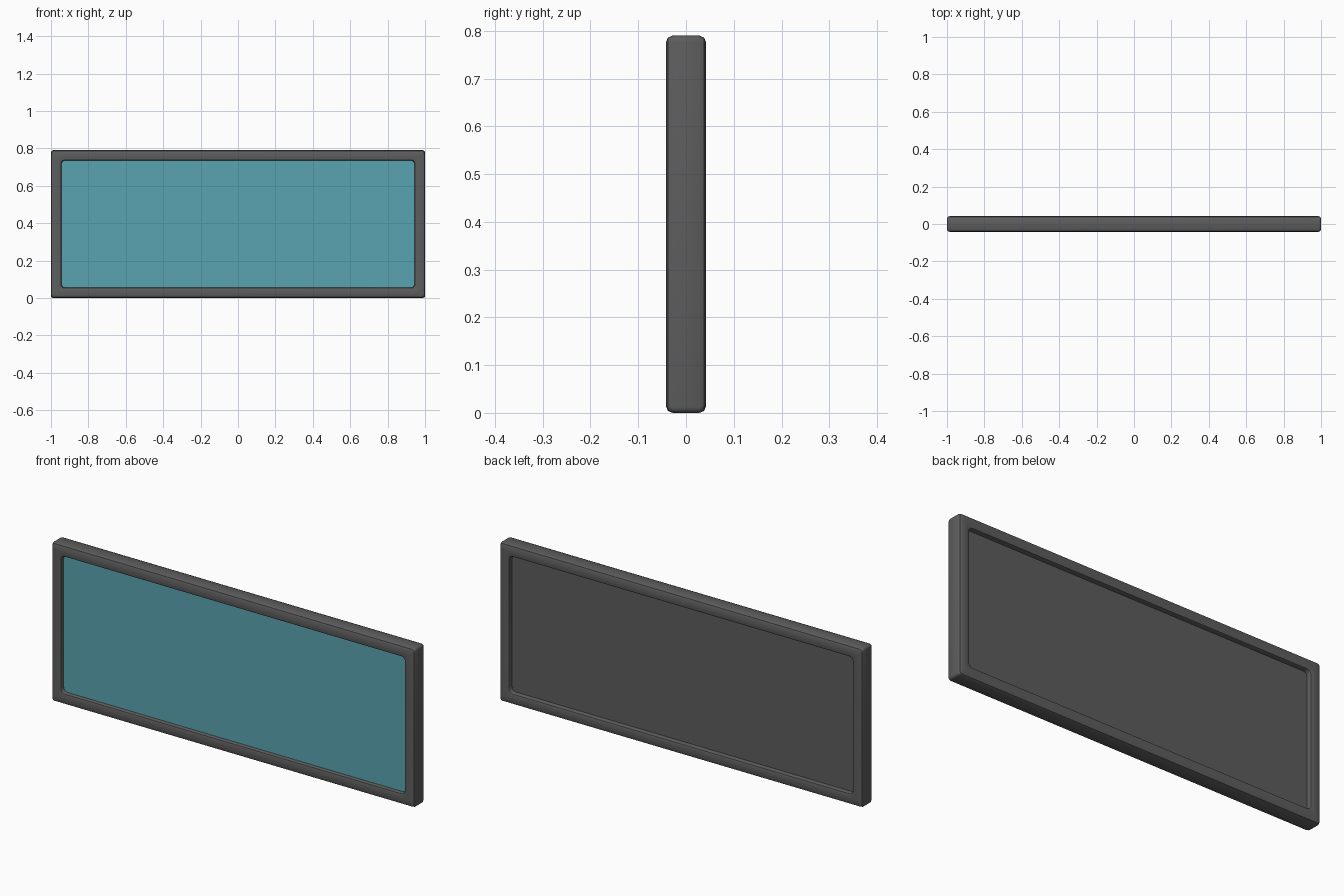
import bpy, bmesh, math

cube = bpy.data.objects.get("Cube")
if cube:
    bpy.data.objects.remove(cube)

WIDTH, HEIGHT, DEPTH = 2.0, 0.79, 0.084
RAIL = 0.055      # width of the frame border
PANEL = 0.034     # thickness of the recessed panel


def material(name, color):
    m = bpy.data.materials.new(name)
    m.use_nodes = True
    m.diffuse_color = (*color, 1)
    m.node_tree.nodes["Principled BSDF"].inputs["Base Color"].default_value = (*color, 1)
    return m


grey = material("dark grey", (0.11, 0.11, 0.11))
teal = material("teal glass", (0.10, 0.37, 0.44))


def rounded_ring(bm, inset, y, radius, steps=4):
    """Loop of vertices around a rounded rectangle facing the front."""
    hx, hz = WIDTH / 2 - inset - radius, HEIGHT / 2 - inset - radius
    ring = []
    for i, (sx, sz) in enumerate([(1, 1), (-1, 1), (-1, -1), (1, -1)]):
        for s in range(steps + 1):
            a = (i + s / steps) * math.pi / 2
            ring.append(bm.verts.new((sx * hx + radius * math.cos(a), y,
                                      HEIGHT / 2 + sz * hz + radius * math.sin(a))))
    return ring


def bridge(bm, a, b):
    for i in range(len(a)):
        j = (i + 1) % len(a)
        bm.faces.new((a[i], a[j], b[j], b[i]))


def finish(bm, name, mat):
    bmesh.ops.recalc_face_normals(bm, faces=bm.faces)
    mesh = bpy.data.meshes.new(name)
    bm.to_mesh(mesh)
    bm.free()
    mesh.materials.append(mat)
    obj = bpy.data.objects.new(name, mesh)
    bpy.context.collection.objects.link(obj)
    bpy.ops.object.select_all(action="DESELECT")
    obj.select_set(True)
    bpy.context.view_layer.objects.active = obj
    bpy.ops.object.shade_smooth_by_angle(angle=math.radians(30))


def slab(name, inset, front, back, mat):
    bm = bmesh.new()
    a = rounded_ring(bm, inset, front, 0.02)
    b = rounded_ring(bm, inset, back, 0.02)
    bridge(bm, a, b)
    bm.faces.new(a)
    bm.faces.new(b)
    finish(bm, name, mat)


# Frame: a rail section with softened edges, swept around the rectangle
half, outer, inner = DEPTH / 2, 0.014, 0.008
k = 1 - math.sqrt(0.5)
front_side = [(0, outer - half), (outer * k, outer * k - half), (outer, -half),
              (RAIL - inner, -half), (RAIL - inner * k, inner * k - half),
              (RAIL, inner - half)]
section = front_side + [(i, -y) for i, y in reversed(front_side)]
bm = bmesh.new()
rings = [rounded_ring(bm, i, y, 0.012 + 0.01 * i / RAIL) for i, y in section]
for n, ring in enumerate(rings):
    bridge(bm, ring, rings[(n + 1) % len(rings)])
finish(bm, "frame", grey)

# Recessed back panel and the coloured screen on its front
slab("back_panel", RAIL - 0.005, -PANEL / 2, PANEL / 2, grey)
slab("screen", RAIL - 0.002, -PANEL / 2 - 0.004, -PANEL / 2, teal)
